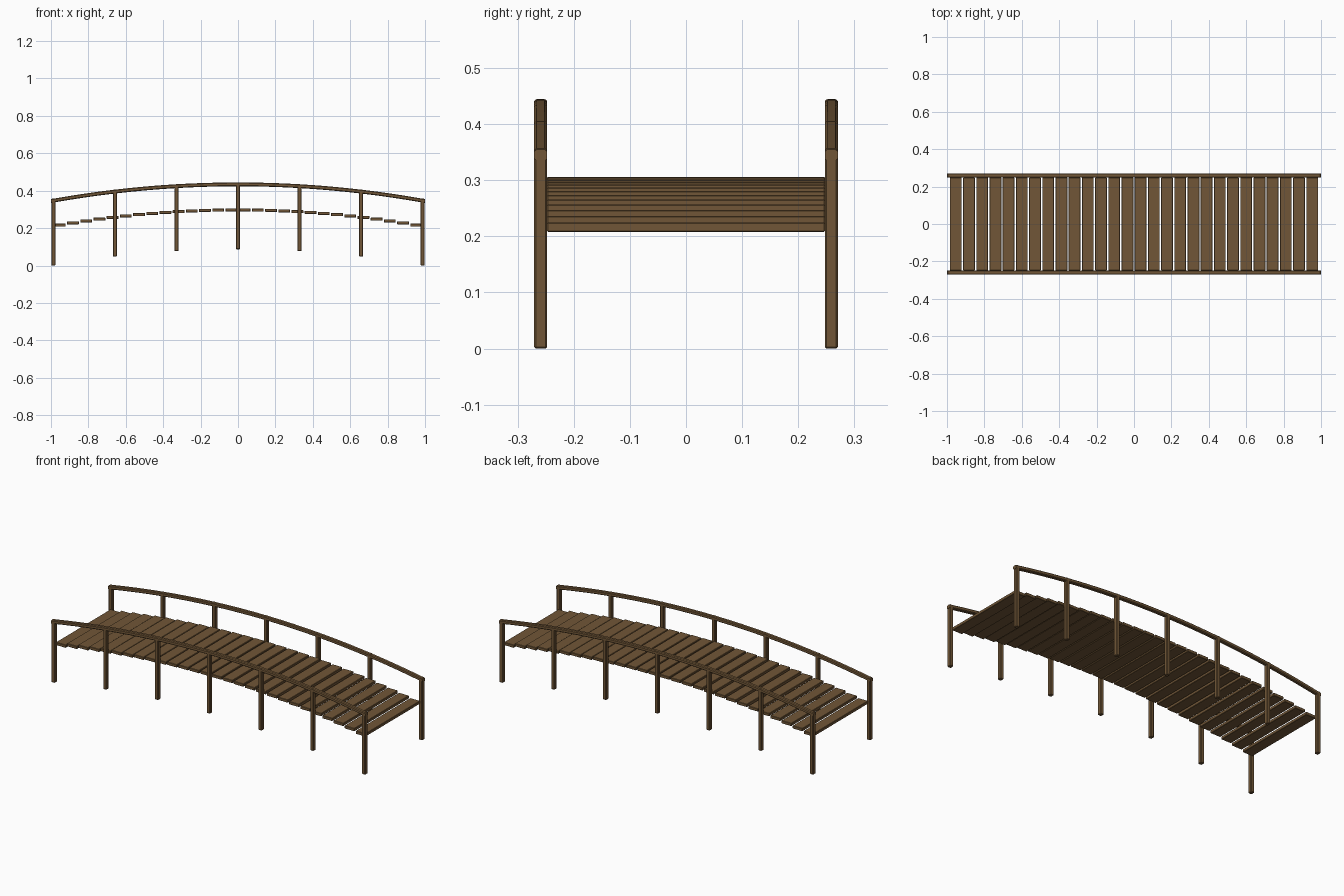
import bpy, bmesh
from mathutils import Matrix

if "Cube" in bpy.data.objects:
    bpy.data.objects.remove(bpy.data.objects["Cube"])

wood = bpy.data.materials.new("brown wood")
wood.diffuse_color = (0.165, 0.094, 0.038, 1)
wood.use_nodes = True
wood.node_tree.nodes["Principled BSDF"].inputs["Base Color"].default_value = wood.diffuse_color

RISE = 0.087
POST_Y = 0.259
POST_X = 0.987


def arc(x):
    return RISE * (1 - (x / POST_X) ** 2)


def finish(bm, name):
    bmesh.ops.recalc_face_normals(bm, faces=bm.faces)
    me = bpy.data.meshes.new(name)
    bm.to_mesh(me)
    bm.free()
    me.materials.append(wood)
    ob = bpy.data.objects.new(name, me)
    bpy.context.collection.objects.link(ob)
    return ob


def box(name, loc, size, bevel):
    bm = bmesh.new()
    bmesh.ops.create_cube(bm, size=1, matrix=Matrix.Translation(loc) @ Matrix.Diagonal((*size, 1)))
    bmesh.ops.bevel(bm, geom=bm.edges[:], offset=bevel, segments=1, affect='EDGES')
    return finish(bm, name)


# stepped deck planks following the arch
for i in range(28):
    x = -0.953 + i * 1.906 / 27
    box(f"deck_plank_{i + 1}", (x, 0, 0.2105 + arc(x)), (0.063, 0.496, 0.017), 0.002)

for side, s in (("front", -1), ("back", 1)):
    # posts, lifted along the arch
    for i in range(-3, 4):
        x = i * POST_X / 3
        box(f"{side}_post_{i + 4}", (x, s * POST_Y, 0.1785 + arc(x)), (0.022, 0.023, 0.357), 0.003)

    # arched handrail with chamfered section
    h, c = 0.0115, 0.007
    section = [(h, -c), (h, c), (c, h), (-c, h), (-h, c), (-h, -c), (-c, -h), (c, -h)]
    bm = bmesh.new()
    rings = []
    for k in range(25):
        x = -1 + k / 12
        rings.append([bm.verts.new((x, s * POST_Y + a, 0.347 + arc(x) + b * 0.9)) for a, b in section])
    for r0, r1 in zip(rings, rings[1:]):
        for j in range(8):
            bm.faces.new((r0[j], r0[(j + 1) % 8], r1[(j + 1) % 8], r1[j]))
    bm.faces.new(rings[0])
    bm.faces.new(rings[-1])
    finish(bm, f"{side}_handrail")
